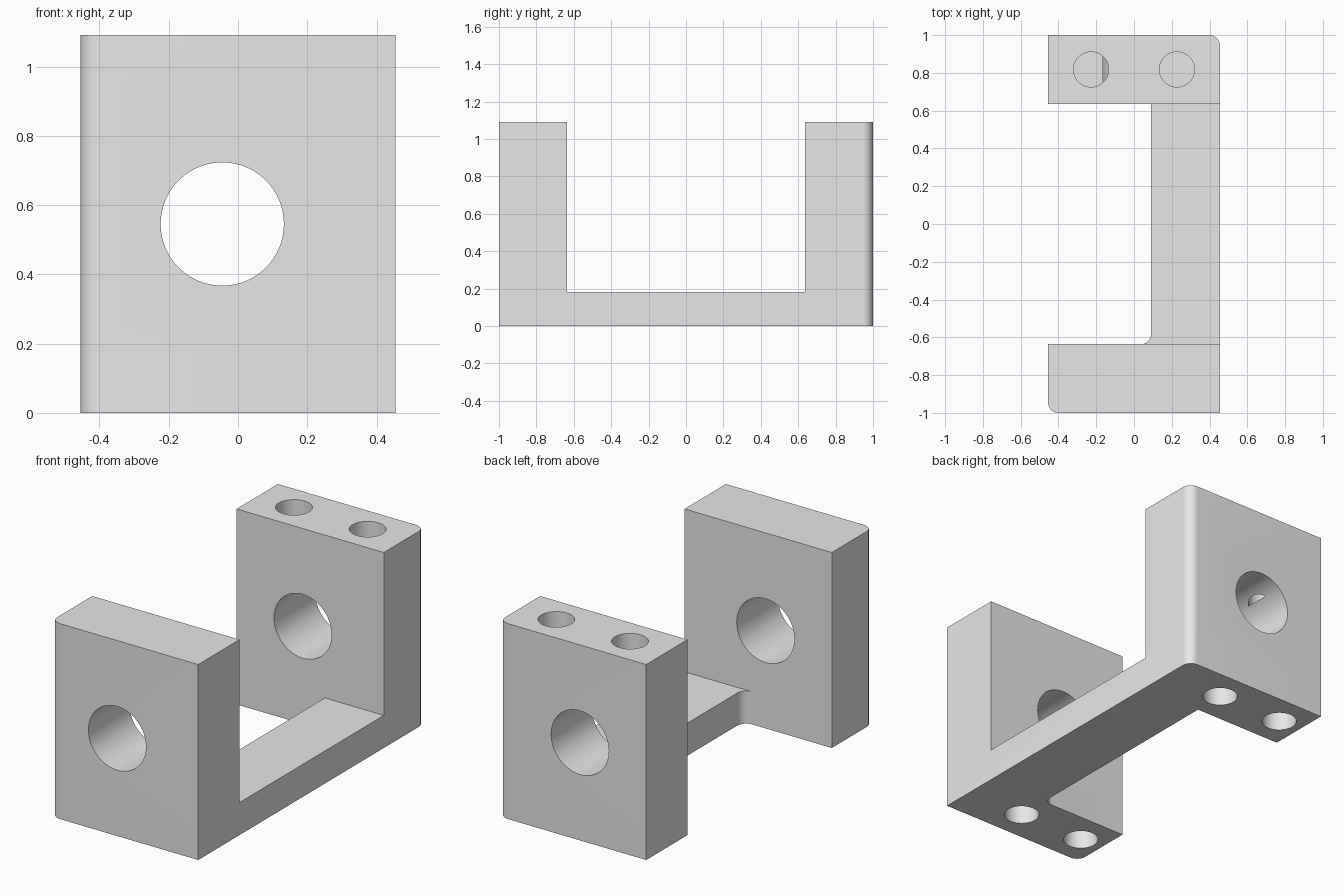
import bpy, bmesh, math
from mathutils import Matrix

if "Cube" in bpy.data.objects:
    bpy.data.objects.remove(bpy.data.objects["Cube"])

U = 1 / 11                      # base module
HX, HY, H = 5 * U, 1.0, 12 * U  # half width, half length, height
BAR_H, LEG_Y, BAR_X = 2 * U, 7 * U, 1 * U
R = 0.055                       # corner radius


def arc(cx, cy, r, a0, a1, n=10):
    return [(cx + r * math.cos(math.radians(a0 + (a1 - a0) * i / n)),
             cy + r * math.sin(math.radians(a0 + (a1 - a0) * i / n)))
            for i in range(n + 1)]


# Footprint: front foot, connecting bar and back foot share their seams
front = (arc(-HX + R, -HY + R, R, 180, 270)
         + [(HX, -HY), (HX, -LEG_Y), (BAR_X - R, -LEG_Y), (-HX, -LEG_Y)])
bar = ([(HX, -LEG_Y), (HX, LEG_Y), (BAR_X, LEG_Y)]
       + arc(BAR_X - R, -LEG_Y + R, R, 0, -90))
back = ([(-HX, LEG_Y), (BAR_X, LEG_Y), (HX, LEG_Y)]
        + arc(HX - R, HY - R, R, 0, 90) + [(-HX, HY)])

bm = bmesh.new()
shared = {}


def vert(p):
    key = (round(p[0], 4), round(p[1], 4))
    if key not in shared:
        shared[key] = bm.verts.new((p[0], p[1], 0))
    return shared[key]


def raise_faces(faces, dz):
    geom = bmesh.ops.extrude_face_region(bm, geom=faces)["geom"]
    moved = [g for g in geom if isinstance(g, bmesh.types.BMVert)]
    bmesh.ops.translate(bm, verts=moved, vec=(0, 0, dz))
    return [g for g in geom if isinstance(g, bmesh.types.BMFace)]


# Raise everything to bar height, then only the two legs to full height
sheet = [bm.faces.new([vert(p) for p in part]) for part in (front, bar, back)]
tops = raise_faces(sheet, BAR_H)
legs = [f for f in tops if abs(f.calc_center_median().y) > LEG_Y * 0.95]
raise_faces(legs, H - BAR_H)
bmesh.ops.recalc_face_normals(bm, faces=bm.faces[:])
bmesh.ops.dissolve_limit(bm, angle_limit=0.02, verts=bm.verts[:], edges=bm.edges[:])
mesh = bpy.data.meshes.new("bracket")
bm.to_mesh(mesh)
bm.free()
bracket = bpy.data.objects.new("bracket", mesh)
bpy.context.collection.objects.link(bracket)

grey = bpy.data.materials.new("plain_grey")
grey.diffuse_color = (0.8, 0.8, 0.8, 1)
grey.use_nodes = True
grey.node_tree.nodes["Principled BSDF"].inputs["Base Color"].default_value = grey.diffuse_color
mesh.materials.append(grey)


def drill(name, centre, radius, length, along_y=False):
    """Cut a round hole of the given length centred on a point."""
    b = bmesh.new()
    rot = Matrix.Rotation(math.pi / 2, 4, 'X') if along_y else Matrix()
    bmesh.ops.create_cone(b, cap_ends=True, segments=64, radius1=radius,
                          radius2=radius, depth=length,
                          matrix=Matrix.Translation(centre) @ rot)
    m = bpy.data.meshes.new(name)
    b.to_mesh(m)
    b.free()
    m.materials.append(grey)
    cutter = bpy.data.objects.new(name, m)
    cutter.hide_render = True
    bpy.context.collection.objects.link(cutter)
    mod = bracket.modifiers.new(name, 'BOOLEAN')
    mod.operation, mod.solver, mod.object = 'DIFFERENCE', 'EXACT', cutter
    bpy.context.view_layer.objects.active = bracket
    bpy.ops.object.modifier_apply(modifier=name)
    bpy.data.objects.remove(cutter)


# Large bore through both legs
drill("bore", (-0.5 * U, 0, H / 2), 0.178, 3, True)
# Blind holes in the top of the back leg
for x in (-2.5 * U, 2.5 * U):
    drill("top_hole", (x, 9 * U, H), 0.093, 2 * 0.413)
# Blind holes under both feet
for y in (-9 * U, 9 * U):
    for x in (-3.5 * U, U):
        drill("foot_hole", (x, y, 0), 0.091, 2 * 3 * U)

bpy.ops.object.select_all(action='DESELECT')
bracket.select_set(True)
bpy.context.view_layer.objects.active = bracket
bpy.ops.object.shade_smooth_by_angle(angle=math.radians(30))
